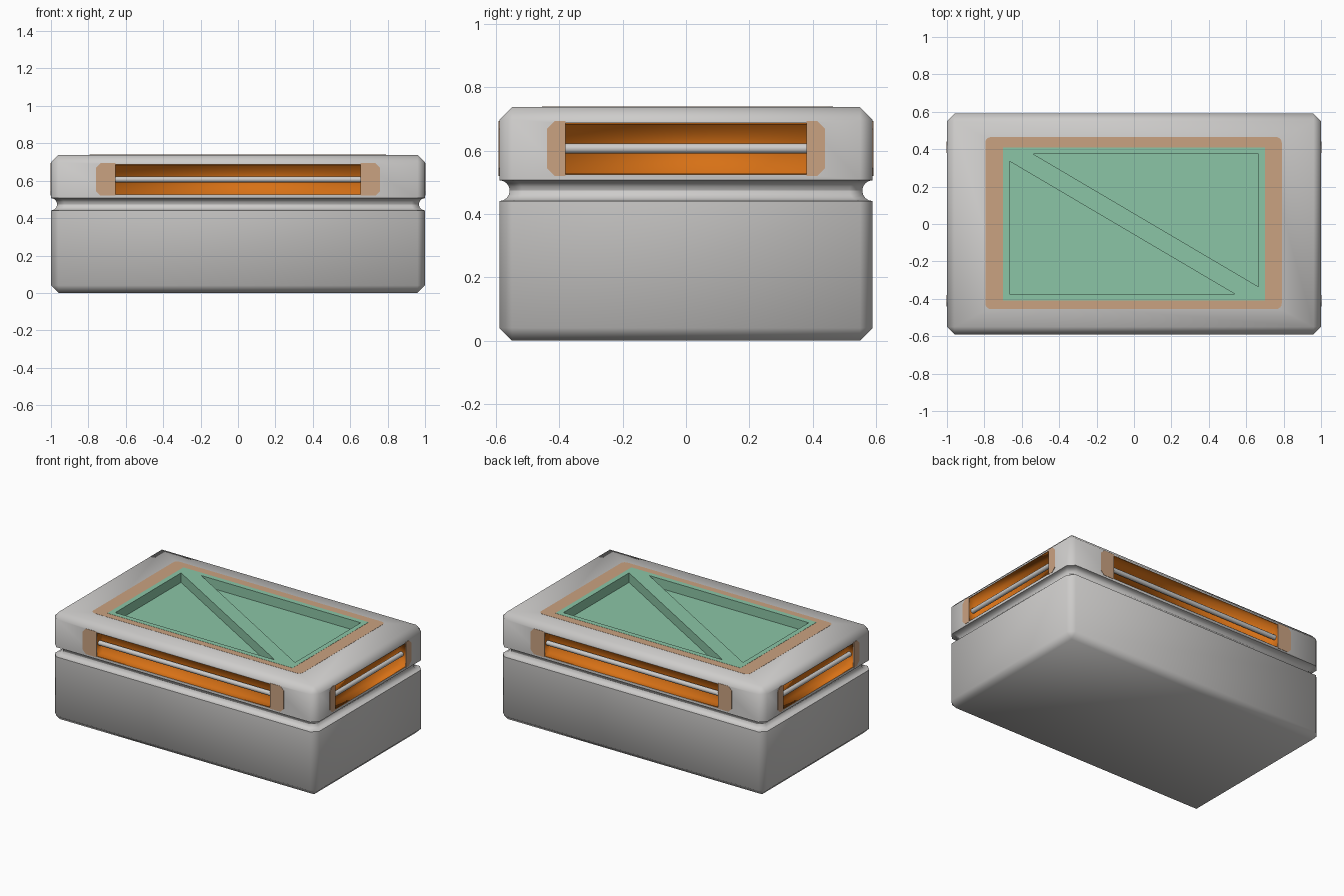
import bpy, bmesh
from math import radians, cos, sin, pi
from mathutils import Matrix, Vector

if "Cube" in bpy.data.objects:
    bpy.data.objects.remove(bpy.data.objects["Cube"])


def material(name, rgb):
    m = bpy.data.materials.new(name)
    m.use_nodes = True
    m.diffuse_color = (*rgb, 1)
    bsdf = next(n for n in m.node_tree.nodes if n.type == "BSDF_PRINCIPLED")
    bsdf.inputs["Base Color"].default_value = (*rgb, 1)
    return m


GREY = material("light grey", (0.61, 0.60, 0.59))
ORANGE = material("deep orange", (0.68, 0.165, 0.008))
TAN = material("worn tan", (0.59, 0.36, 0.22))
GREEN = material("mint green", (0.26, 0.56, 0.38))

HX, HY, TOP, CH = 1.0, 0.59, 0.738, 0.04
GROOVE_Z, GROOVE_R = 0.474, 0.033


def finish(bm, name, mat, smooth=None):
    bmesh.ops.remove_doubles(bm, verts=bm.verts, dist=1e-5)
    bmesh.ops.recalc_face_normals(bm, faces=bm.faces)
    me = bpy.data.meshes.new(name)
    bm.to_mesh(me)
    bm.free()
    me.materials.append(mat)
    ob = bpy.data.objects.new(name, me)
    bpy.context.collection.objects.link(ob)
    if smooth:
        soften(me, smooth)
    return ob


def soften(me, angle):
    for p in me.polygons:
        p.use_smooth = True
    me.set_sharp_from_angle(angle=radians(angle))


def stacked(name, profile, mat):
    """Closed solid from chamfered rectangles at (z, inset)."""
    bm = bmesh.new()
    rings = []
    for z, inset in profile:
        c = max(CH - inset, 0) if z < CH or z > TOP - CH else CH
        a, b = HX - inset, HY - inset
        pts = [(a, c - b), (a, b - c), (a - c, b), (c - a, b),
               (-a, b - c), (-a, c - b), (c - a, -b), (a - c, -b)]
        rings.append([bm.verts.new((x, y, z)) for x, y in pts])
    for lo, hi in zip(rings, rings[1:]):
        for i in range(8):
            j = (i + 1) % 8
            bm.faces.new((lo[i], lo[j], hi[j], hi[i]))
    bm.faces.new(rings[0][::-1])
    bm.faces.new(rings[-1])
    return finish(bm, name, mat, 50)


def prism(name, pts, z0, z1, mat, matrix=Matrix()):
    bm = bmesh.new()
    base = bm.faces.new([bm.verts.new((x, y, z0)) for x, y in pts])
    ext = bmesh.ops.extrude_face_region(bm, geom=[base])["geom"]
    moved = [v for v in ext if isinstance(v, bmesh.types.BMVert)]
    bmesh.ops.translate(bm, verts=moved, vec=(0, 0, z1 - z0))
    bm.transform(matrix)
    return finish(bm, name, mat)


def rect(x0, x1, y0, y1):
    return [(x0, y0), (x1, y0), (x1, y1), (x0, y1)]


def round_rect(x0, x1, y0, y1, r, steps=4):
    corners = [(x1 - r, y1 - r), (x0 + r, y1 - r), (x0 + r, y0 + r), (x1 - r, y0 + r)]
    return [(cx + r * cos((k + t / steps) * pi / 2), cy + r * sin((k + t / steps) * pi / 2))
            for k, (cx, cy) in enumerate(corners) for t in range(steps + 1)]


def carve(ob, cutters):
    """Cut the helpers out of an object, keeping the helpers' colours."""
    for c in cutters:
        c.hide_render = True
        m = ob.modifiers.new("cut", "BOOLEAN")
        m.operation, m.solver, m.object = "DIFFERENCE", "EXACT", c
        m.material_mode = "TRANSFER"
    bpy.context.view_layer.update()
    dg = bpy.context.evaluated_depsgraph_get()
    me = bpy.data.meshes.new_from_object(ob.evaluated_get(dg))
    ob.modifiers.clear()
    ob.data = me
    soften(me, 50)


# Case base and lid, each with half of the rounded groove
arc = [(GROOVE_Z - GROOVE_R * cos(t * pi / 8), GROOVE_R * sin(t * pi / 8)) for t in range(5)]
stacked("case_base", [(0, CH), (CH, 0)] + arc, GREY)
upper = [(2 * GROOVE_Z - z, i) for z, i in reversed(arc)]
lid = stacked("lid", upper + [(TOP - CH, 0), (TOP, CH)], GREY)

# Side slots: lining, crossbar and worn patches on all four sides
lid_cutters = []
Z0, Z1, DEPTH = 0.527, 0.685, 0.06
sides = [("front", 0, HY, 0.655, 0.76), ("right", -90, HX, 0.38, 0.44),
         ("back", 180, HY, 0.655, 0.76), ("left", 90, HX, 0.38, 0.44)]
for side, turn, dist, half, worn in sides:
    # local x runs along the side, local y is up, local z points outwards
    frame = (Matrix.Rotation(radians(turn), 4, "Z") @ Matrix.Translation((0, -dist, 0))
             @ Matrix.Rotation(radians(90), 4, "X"))
    e = 0.002
    lid_cutters.append(prism("slot_cutter", rect(-half - e, half + e, Z0 - e, Z1 + e),
                             -DEPTH - 0.005, 0.05, ORANGE, frame))

    # softly shaded open tray
    bm = bmesh.new()
    back = [bm.verts.new((x, y, -DEPTH)) for x, y in rect(-half, half, Z0, Z1)]
    rim = [bm.verts.new((v.co.x, v.co.y, -0.001)) for v in back]
    bm.faces.new(back)
    for i in range(4):
        j = (i + 1) % 4
        bm.faces.new((back[j], back[i], rim[i], rim[j]))
    bm.transform(frame)
    tray = bpy.data.meshes.new(side + "_slot_lining")
    bm.to_mesh(tray)
    bm.free()
    tray.materials.append(ORANGE)
    soften(tray, 180)
    bpy.context.collection.objects.link(bpy.data.objects.new(tray.name, tray))

    # crossbar
    bm = bmesh.new()
    bmesh.ops.create_cone(bm, cap_ends=True, segments=12, radius1=0.016, radius2=0.016,
                          depth=2 * half)
    bm.transform(frame @ Matrix.Translation((0, 0.607, -0.03))
                 @ Matrix.Rotation(radians(90), 4, "Y"))
    finish(bm, side + "_crossbar", GREY, 50)

    # worn patches at both ends
    for s, label in ((-1, "a"), (1, "b")):
        r = 0.025
        pts = [(s * half, 0.52), (s * (worn - r), 0.52), (s * worn, 0.52 + r),
               (s * worn, 0.694 - r), (s * (worn - r), 0.694), (s * half, 0.694)]
        prism(f"{side}_worn_patch_{label}", pts, -0.002, 0.002, TAN, frame)

# Top pocket with worn border around it
PX, PY = 0.70, 0.41
pocket = prism("pocket_cutter", rect(-PX, PX, -PY, PY), 0.655, 0.9, GREEN)
carve(lid, lid_cutters + [pocket])
border = prism("worn_border", round_rect(-0.795, 0.79, -0.455, 0.465, 0.03),
               TOP - 0.002, TOP + 0.001, TAN)
carve(border, [pocket])

# Green panel with two triangular wells and a diagonal bar between them
panel = prism("top_panel", rect(-PX, PX, -PY, PY), 0.655, TOP + 0.002, GREEN)
well = [(-0.54, 0.375), (0.665, 0.375), (0.665, -0.335)]
wells = [prism("well_cutter", [(s * x, s * y) for x, y in well], 0.675, 0.9, GREEN)
         for s in (1, -1)]
carve(panel, wells)

for c in lid_cutters + wells + [pocket]:
    bpy.data.objects.remove(c)
